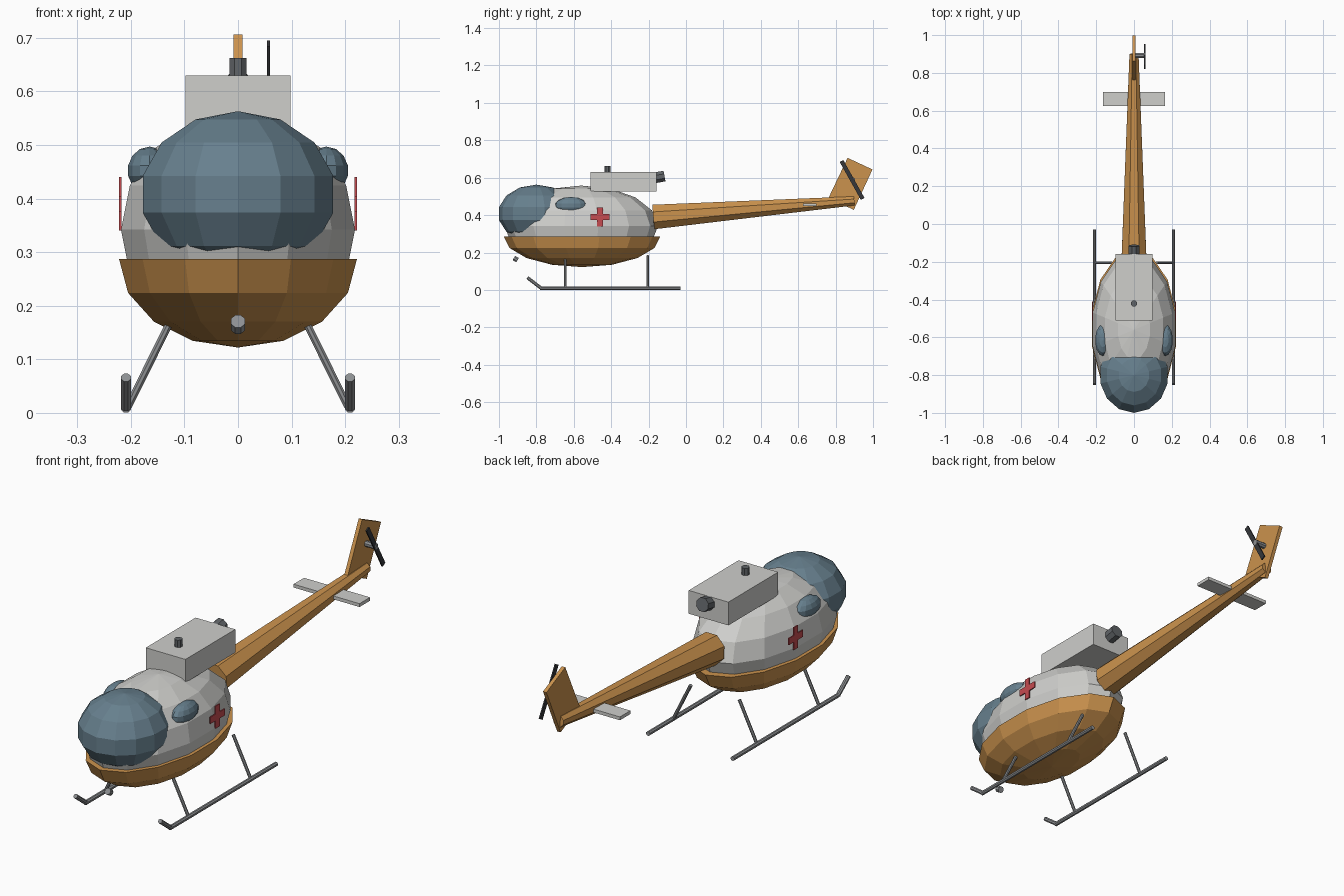
import bpy, bmesh
from math import sin, cos, pi
from mathutils import Vector, Matrix

old = bpy.data.objects.get("Cube")
if old:
    bpy.data.objects.remove(old, do_unlink=True)


def material(name, r, g, b):
    m = bpy.data.materials.new(name)
    m.use_nodes = True
    m.diffuse_color = (r, g, b, 1)
    node = next(n for n in m.node_tree.nodes if n.type == 'BSDF_PRINCIPLED')
    node.inputs["Base Color"].default_value = (r, g, b, 1)
    return m


ORANGE = material("ochre paint", 0.60, 0.29, 0.075)
WHITE = material("off white paint", 0.62, 0.62, 0.60)
GLASS = material("blue glass", 0.135, 0.215, 0.27)
RED = material("red marking", 0.56, 0.07, 0.08)
STEEL = material("grey metal", 0.27, 0.28, 0.29)
DARK = material("dark blade", 0.035, 0.037, 0.042)
EXHAUST = material("exhaust metal", 0.12, 0.13, 0.14)


def finish(bm, name, mat):
    bmesh.ops.recalc_face_normals(bm, faces=bm.faces)
    me = bpy.data.meshes.new(name)
    bm.to_mesh(me)
    bm.free()
    me.materials.append(mat)
    ob = bpy.data.objects.new(name, me)
    bpy.context.collection.objects.link(ob)
    return ob


def ellipsoid(name, mat, centre, radii, rings, start=0, segs=14):
    """Faceted ellipsoid; a start ring above 0 leaves a flat-capped bowl."""
    bm = bmesh.new()
    c, r = Vector(centre), Vector(radii)

    def vert(lat, lon):
        d = Vector((sin(lat) * sin(lon), sin(lat) * cos(lon), cos(lat)))
        return bm.verts.new(c + d * r)

    rows = [[vert(pi * i / rings, 2 * pi * j / segs) for j in range(segs)]
            for i in range(max(start, 1), rings)]
    for a, b in zip(rows, rows[1:]):
        for j in range(segs):
            k = (j + 1) % segs
            bm.faces.new((a[j], b[j], b[k], a[k]))
    bottom = vert(pi, 0)
    for j in range(segs):
        bm.faces.new((rows[-1][j], bottom, rows[-1][(j + 1) % segs]))
    if start:
        bm.faces.new(rows[0])
    else:
        top = vert(0, 0)
        for j in range(segs):
            bm.faces.new((rows[0][j], rows[0][(j + 1) % segs], top))
    return finish(bm, name, mat)


def box(name, mat, centre, size, tilt=0):
    bm = bmesh.new()
    m = Matrix.Translation(centre) @ Matrix.Rotation(tilt, 4, 'X') @ Matrix.Diagonal((*size, 1))
    bmesh.ops.create_cube(bm, size=1, matrix=m)
    return finish(bm, name, mat)


def rod(name, mat, a, b, r1, r2=None, sides=8):
    a, b = Vector(a), Vector(b)
    d = b - a
    turn = d.to_track_quat('Z', 'Y').to_matrix().to_4x4()
    m = Matrix.Translation((a + b) / 2) @ turn @ Matrix.Rotation(pi / sides, 4, 'Z')
    bm = bmesh.new()
    bmesh.ops.create_cone(bm, cap_ends=True, segments=sides, radius1=r1,
                          radius2=r1 if r2 is None else r2, depth=d.length, matrix=m)
    return finish(bm, name, mat)


def plate(name, mat, outline, x, thick):
    """Extrude a (y, z) outline along x."""
    bm = bmesh.new()
    f = bm.faces.new([bm.verts.new((x - thick / 2, y, z)) for y, z in outline])
    ext = bmesh.ops.extrude_face_region(bm, geom=[f])
    moved = [v for v in ext["geom"] if isinstance(v, bmesh.types.BMVert)]
    bmesh.ops.translate(bm, verts=moved, vec=(thick, 0, 0))
    return finish(bm, name, mat)


# Fuselage shell, belly and canopy
ellipsoid("fuselage", WHITE, (0, -0.56, 0.342), (0.224, 0.41, 0.216), 8)
ellipsoid("belly", ORANGE, (0, -0.556, 0.287), (0.2277, 0.419, 0.165), 8, start=4)
ellipsoid("canopy", GLASS, (0, -0.80, 0.408), (0.187, 0.205, 0.155), 7)

# Engine housing, rotor mast and exhaust
box("engine_housing", WHITE, (0, -0.335, 0.578), (0.196, 0.352, 0.104))
rod("rotor_mast", EXHAUST, (0, -0.42, 0.62), (0, -0.42, 0.662), 0.017)
rod("exhaust", EXHAUST, (0, -0.19, 0.595), (0, -0.115, 0.609), 0.031)

# Tail boom, stabiliser and fin
rod("tail_boom", ORANGE, (0, -0.175, 0.39), (0, 0.90, 0.476), 0.071, 0.026)
box("stabiliser", WHITE, (0, 0.662, 0.455), (0.326, 0.074, 0.015))
plate("tail_fin", ORANGE, [(0.864, 0.706), (0.997, 0.644), (0.897, 0.428), (0.762, 0.492)], 0, 0.017)

# Tail rotor
rod("tail_rotor_hub", STEEL, (0, 0.892, 0.588), (0.06, 0.892, 0.588), 0.013)
box("tail_rotor_blade", DARK, (0.057, 0.888, 0.588), (0.006, 0.022, 0.232), 0.51)

# Nose lamp
rod("nose_lamp", STEEL, (0, -0.920, 0.171), (0, -0.901, 0.159), 0.0145)

# Red cross outline made by turning one corner around the centre
corner = [(0.05, -0.015), (0.05, 0.015), (0.015, 0.015)]
cross = []
for q in range(4):
    for u, v in corner:
        for _ in range(q):
            u, v = -v, u
        cross.append((-0.46 + u, 0.39 + v))

# Parts on both sides
for side, s in (("left", 1), ("right", -1)):
    ellipsoid(side + "_window", GLASS, (s * 0.165, -0.615, 0.452), (0.042, 0.085, 0.045), 7)
    plate(side + "_cross", RED, cross, s * 0.2195, 0.005)
    x = s * 0.209
    rod(side + "_skid", STEEL, (x, -0.78, 0.0095), (x, -0.03, 0.0095), 0.0098)
    rod(side + "_skid_toe", STEEL, (x, -0.776, 0.0105), (x, -0.848, 0.066), 0.0098)
    for end, y in (("front", -0.645), ("rear", -0.205)):
        rod(f"{side}_{end}_strut", STEEL, (s * 0.205, y, 0.012), (s * 0.12, y, 0.183), 0.0075)
